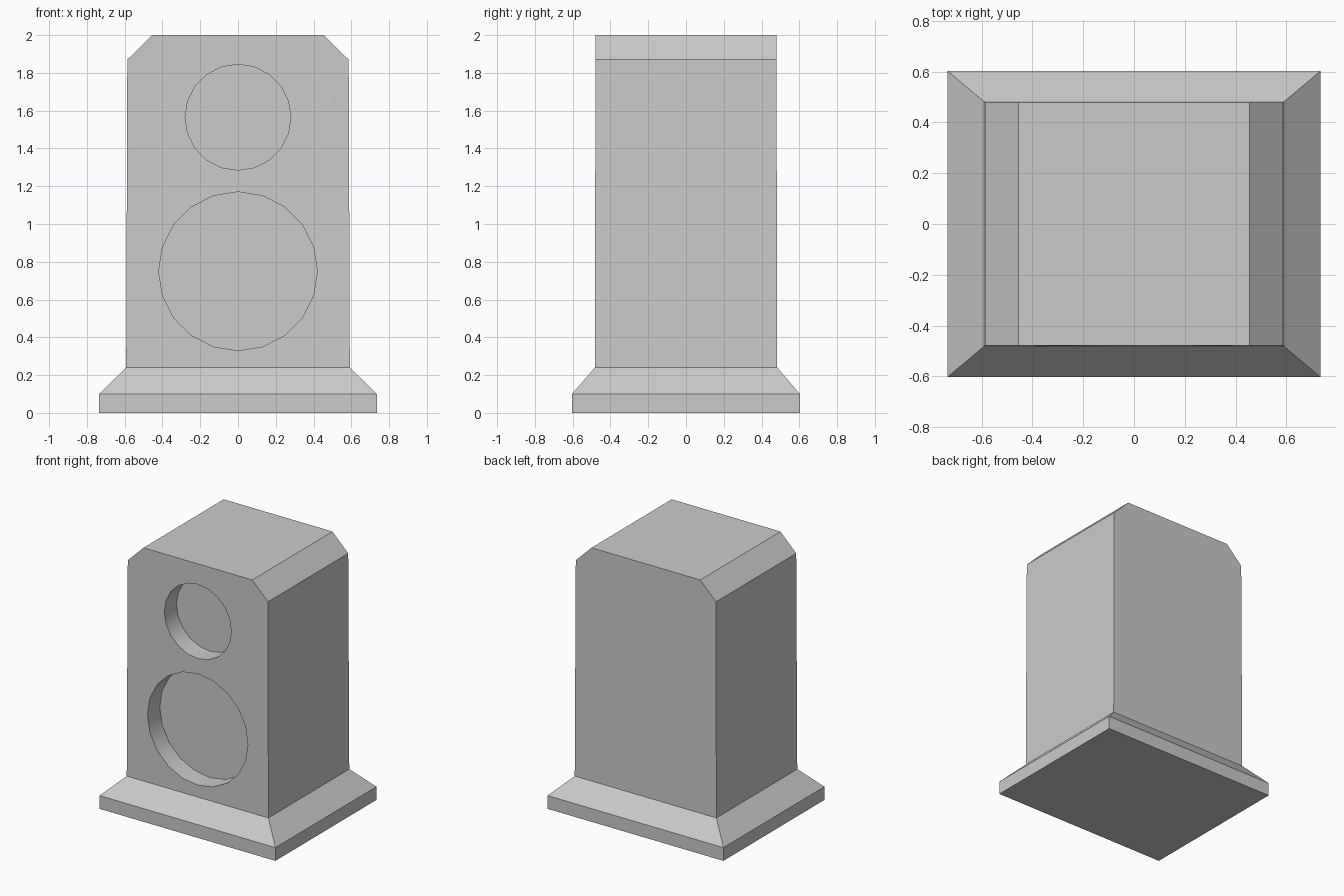
import bpy
import bmesh
import math

cube = bpy.data.objects.get("Cube")
if cube:
    bpy.data.objects.remove(cube, do_unlink=True)

grey = bpy.data.materials.new("plain grey")
grey.use_nodes = True
colour = (0.6, 0.6, 0.6, 1)
grey.diffuse_color = colour
grey.node_tree.nodes["Principled BSDF"].inputs["Base Color"].default_value = colour


def stack(name, levels):
    """Closed solid through rectangles given as (half width, half depth, height)."""
    bm = bmesh.new()
    rings = [[bm.verts.new((sx * w, sy * d, z))
              for sx, sy in ((-1, -1), (1, -1), (1, 1), (-1, 1))]
             for w, d, z in levels]
    for low, high in zip(rings, rings[1:]):
        for i in range(4):
            j = (i + 1) % 4
            bm.faces.new((low[i], low[j], high[j], high[i]))
    bm.faces.new(rings[0][::-1])
    bm.faces.new(rings[-1])
    # Merge the coplanar front and back panels
    bmesh.ops.dissolve_limit(bm, angle_limit=math.radians(1),
                             verts=bm.verts[:], edges=bm.edges[:])
    bmesh.ops.recalc_face_normals(bm, faces=bm.faces[:])
    mesh = bpy.data.meshes.new(name)
    bm.to_mesh(mesh)
    bm.free()
    mesh.materials.append(grey)
    obj = bpy.data.objects.new(name, mesh)
    bpy.context.collection.objects.link(obj)
    return obj


def cut_recess(target, name, radius, height):
    """Sink a round driver recess into the front panel."""
    front, floor = -0.7, -0.335
    bpy.ops.mesh.primitive_cylinder_add(
        vertices=20, radius=radius, depth=floor - front,
        location=(0, (front + floor) / 2, height), rotation=(math.pi / 2, 0, 0))
    cutter = bpy.context.object
    cutter.name = name
    cutter.hide_render = True
    cutter.data.materials.append(grey)
    mod = target.modifiers.new(name, "BOOLEAN")
    mod.operation = "DIFFERENCE"
    mod.solver = "EXACT"
    mod.object = cutter
    bpy.context.view_layer.objects.active = target
    bpy.ops.object.modifier_apply(modifier=mod.name)
    bpy.data.objects.remove(cutter, do_unlink=True)


# Flared plinth
plinth = stack("plinth", [(0.735, 0.603, 0), (0.735, 0.603, 0.1), (0.592, 0.483, 0.24)])

# Slightly tapered cabinet with chamfered top sides
cabinet = stack("cabinet", [(0.592, 0.483, 0.24), (0.586, 0.479, 1.87), (0.455, 0.479, 2)])

# Small upper and large lower driver recesses
cut_recess(cabinet, "upper_recess", 0.28, 1.565)
cut_recess(cabinet, "lower_recess", 0.42, 0.75)

# Smooth recess walls, sharp cabinet edges
bpy.ops.object.select_all(action="DESELECT")
cabinet.select_set(True)
bpy.context.view_layer.objects.active = cabinet
bpy.ops.object.shade_smooth_by_angle(angle=math.radians(30))
